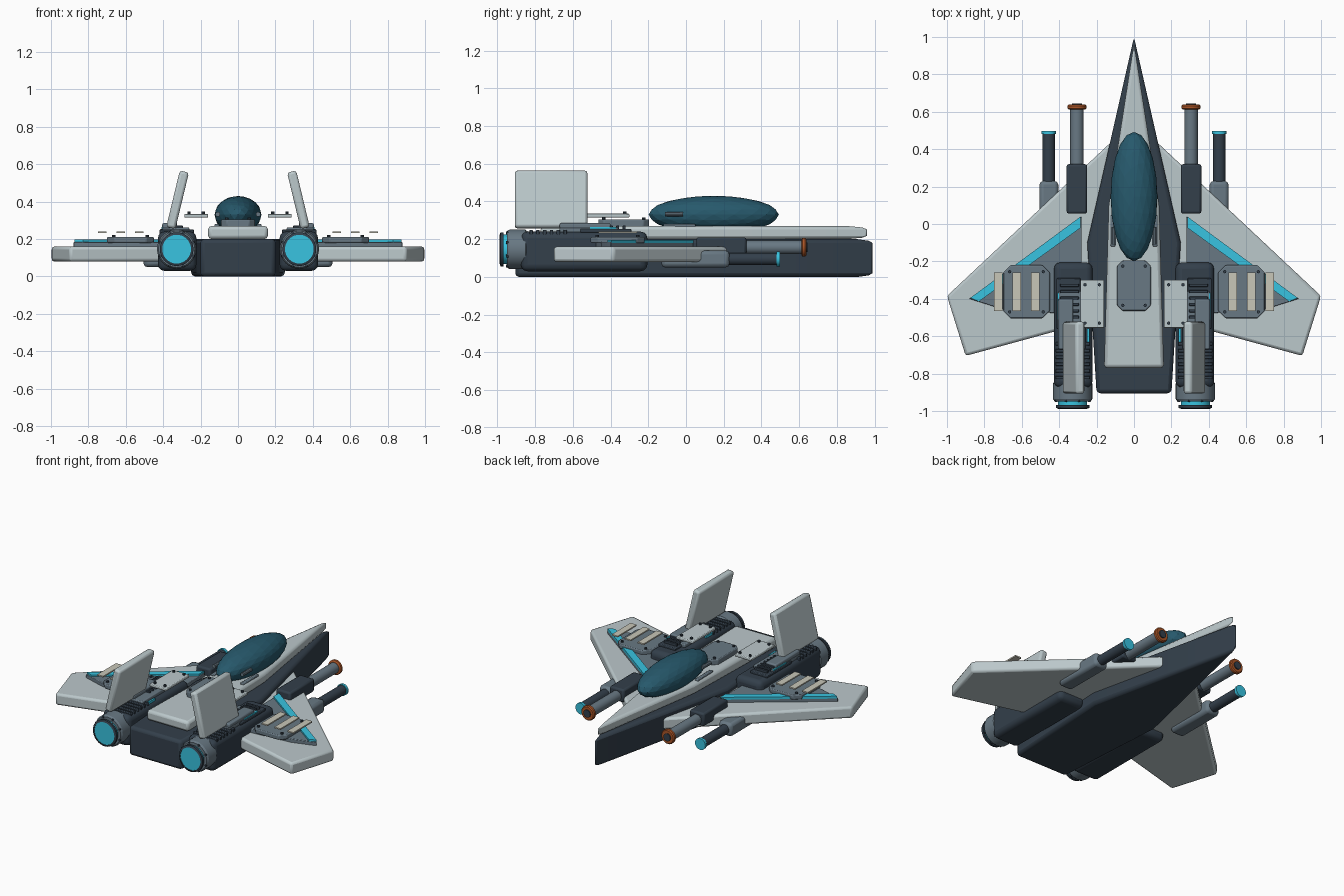
import bpy, bmesh, math
from mathutils import Matrix, Vector

if "Cube" in bpy.data.objects:
    bpy.data.objects.remove(bpy.data.objects["Cube"])


def mat(name, r, g, b):
    m = bpy.data.materials.new(name)
    m.diffuse_color = (r, g, b, 1)
    m.use_nodes = True
    m.node_tree.nodes["Principled BSDF"].inputs["Base Color"].default_value = m.diffuse_color
    return m


DARK = mat("dark", 0.033, 0.05, 0.07)
LIGHT = mat("light", 0.50, 0.58, 0.60)
GREY = mat("grey", 0.14, 0.19, 0.23)
CYAN = mat("cyan", 0.04, 0.55, 0.75)
GLASS = mat("glass", 0.02, 0.10, 0.15)
ORANGE = mat("orange", 0.40, 0.09, 0.02)
BEIGE = mat("beige", 0.58, 0.57, 0.48)


def finish(name, bm, m, bevel=0, mirror=False, segs=2, smooth=True):
    bmesh.ops.recalc_face_normals(bm, faces=bm.faces)
    me = bpy.data.meshes.new(name)
    bm.to_mesh(me)
    bm.free()
    ob = bpy.data.objects.new(name, me)
    bpy.context.collection.objects.link(ob)
    me.materials.append(m)
    if bevel:
        b = ob.modifiers.new("bevel", "BEVEL")
        b.width, b.segments, b.limit_method = bevel, segs, "ANGLE"
    if mirror:
        ob.modifiers.new("mirror", "MIRROR").use_mirror_merge = False
    if smooth:
        bpy.ops.object.select_all(action="DESELECT")
        ob.select_set(True)
        bpy.context.view_layer.objects.active = ob
        bpy.ops.object.shade_smooth_by_angle(angle=math.radians(30))
    return ob


def prism(name, pts, z0, z1, m, bevel=0, mirror=True):
    """Plan outline extruded from z0 to z1."""
    bm = bmesh.new()
    f = bm.faces.new([bm.verts.new((x, y, z0)) for x, y in pts])
    r = bmesh.ops.extrude_face_region(bm, geom=[f])
    top = [v for v in r["geom"] if isinstance(v, bmesh.types.BMVert)]
    bmesh.ops.translate(bm, verts=top, vec=(0, 0, z1 - z0))
    return finish(name, bm, m, bevel, mirror)


def boxes(name, spans, m, bevel=0, mirror=True, segs=2):
    """Boxes given as (x0, x1, y0, y1, z0, z1)."""
    bm = bmesh.new()
    for x0, x1, y0, y1, z0, z1 in spans:
        mt = Matrix.Translation(((x0 + x1) / 2, (y0 + y1) / 2, (z0 + z1) / 2))
        bmesh.ops.create_cube(bm, size=1, matrix=mt @ Matrix.Diagonal((x1 - x0, y1 - y0, z1 - z0, 1)))
    return finish(name, bm, m, bevel, mirror, segs)


def lathe(name, x, z, prof, m, n=24):
    """Mirrored pair of y-axis turnings; prof is (y, radius) pairs."""
    bm = bmesh.new()
    rings = [[bm.verts.new((x + r * math.cos(2 * math.pi * i / n), y,
                            z + r * math.sin(2 * math.pi * i / n))) for i in range(n)] for y, r in prof]
    for a, b in zip(rings, rings[1:]):
        for i in range(n):
            j = (i + 1) % n
            bm.faces.new((a[i], a[j], b[j], b[i]))
    bm.faces.new(rings[0])
    bm.faces.new(rings[-1])
    return finish(name, bm, m, 0, True)


def bolts(name, places, z0, z1, m, mirror=True, r=0.009):
    bm = bmesh.new()
    for x, y in places:
        bmesh.ops.create_cone(bm, cap_ends=True, segments=8, radius1=r, radius2=r, depth=z1 - z0,
                              matrix=Matrix.Translation((x, y, (z0 + z1) / 2)))
    return finish(name, bm, m, 0, mirror)


def octagon(x0, x1, y0, y1, c):
    return [(x0 + c, y0), (x1 - c, y0), (x1, y0 + c), (x1, y1 - c),
            (x1 - c, y1), (x0 + c, y1), (x0, y1 - c), (x0, y0 + c)]


def corners(x0, x1, y0, y1, d):
    return [(x, y) for x in (x0 + d, x1 - d) for y in (y0 + d, y1 - d)]


def symmetric(half):
    return half + [(-x, y) for x, y in reversed(half) if x]


# Fuselage, deck and canopy
prism("hull", symmetric([(0, 1.0), (0.25, -0.1), (0.2, -0.905)]), 0, 0.2, DARK, 0.02, False)
prism("upper_deck", symmetric([(0, 0.97), (0.135, 0.1), (0.16, -0.77)]), 0.2, 0.27, LIGHT, 0.018, False)
bm = bmesh.new()
bmesh.ops.create_icosphere(bm, subdivisions=3, radius=1,
                           matrix=Matrix.Translation((0, 0.147, 0.33)) @ Matrix.Diagonal((0.125, 0.345, 0.1, 1)))
finish("canopy", bm, GLASS, smooth=False)
lathe("canopy_latch", 0.108, 0.332, [(-0.11, 0.013), (-0.015, 0.013)], GREY, 10)
boxes("canopy_rail", [(0.1, 0.125, -0.12, 0.05, 0.25, 0.28)], GREY, 0.005)

# Wings with raised panel and stripe
prism("wing", [(0.12, 0.44), (1.0, -0.385), (0.9, -0.705), (0.15, -0.5)], 0.08, 0.16, LIGHT, 0.015)
prism("wing_panel", [(0.28, 0.04), (0.88, -0.4), (0.72, -0.45), (0.28, -0.49)], 0.155, 0.185, GREY, 0.004)
prism("wing_stripe", [(0.285, 0.04), (0.285, -0.02), (0.83, -0.415), (0.875, -0.395)], 0.18, 0.197, CYAN)
prism("wing_hatch", octagon(0.45, 0.7, -0.505, -0.22, 0.04), 0.18, 0.212, GREY, 0.006)
bolts("wing_hatch_bolt", corners(0.45, 0.7, -0.505, -0.22, 0.035), 0.21, 0.222, DARK)
boxes("wing_slat", [(x - 0.023, x + 0.023, -0.465, -0.26, 0.232, 0.241) for x in (0.527, 0.626, 0.725)], BEIGE)

# Engines and nozzles
boxes("engine", [(0.222, 0.428, -0.875, -0.205, 0.03, 0.24)], DARK, 0.035, segs=3)
lathe("nozzle", 0.328, 0.146, [(-0.84, 0.095), (-0.852, 0.105), (-0.935, 0.105), (-0.948, 0.097)], GREY, 32)
lathe("nozzle_glow", 0.328, 0.146, [(-0.94, 0.078), (-0.985, 0.078)], CYAN, 32)
bm = bmesh.new()
rim = [(0.077, -0.968), (0.09, -0.968), (0.09, -0.983), (0.077, -0.988)]
rows = [[bm.verts.new((0.328 + r * math.cos(a), y, 0.146 + r * math.sin(a))) for r, y in rim]
        for a in [i * math.pi / 16 for i in range(32)]]
for i in range(32):
    for k in range(4):
        a, b = rows[i], rows[(i + 1) % 32]
        bm.faces.new((a[k], a[(k + 1) % 4], b[(k + 1) % 4], b[k]))
finish("nozzle_rim", bm, DARK, 0, True)
bm = bmesh.new()
for i in range(8):
    a = (i + 0.5) * math.pi / 4
    bmesh.ops.create_cone(bm, cap_ends=True, segments=6, radius1=0.008, radius2=0.008, depth=0.012,
                          matrix=Matrix.Translation((0.328 + 0.095 * math.cos(a), -0.947, 0.146 + 0.095 * math.sin(a)))
                          @ Matrix.Rotation(math.pi / 2, 4, "X"))
finish("nozzle_bolt", bm, DARK, 0, True)

# Engine top vents, ribs and glow strips
boxes("engine_vent_base", [(0.285, 0.415, -0.56, -0.29, 0.235, 0.255)], DARK, 0.005)
boxes("engine_vent_slat", [(0.295, 0.395, y, y + 0.016, 0.25, 0.272)
                           for y in [-0.54 + 0.034 * i for i in range(7)]], DARK, 0.003)
boxes("engine_plate", [(0.26, 0.405, -0.67, -0.36, 0.235, 0.262)], GREY, 0.006)
boxes("engine_rib", [(0.235, 0.42, y, y + 0.018, 0.22, 0.25)
                     for y in [-0.83 + 0.036 * i for i in range(6)]], DARK, 0.004)
boxes("engine_light", [(0.4, 0.41, -0.51, -0.37, 0.245, 0.264),
                       (0.238, 0.25, -0.63, -0.56, 0.225, 0.25)], CYAN)
boxes("fin_base", [(0.325, 0.405, -0.67, -0.4, 0.255, 0.285)], GREY, 0.008)

# Raised access panels and the deck hatch
boxes("access_panel", [(0.16, 0.287, -0.555, -0.3, 0.315, 0.335)], LIGHT, 0.005)
bolts("access_panel_bolt", corners(0.16, 0.287, -0.555, -0.3, 0.025), 0.33, 0.346, DARK)
prism("deck_hatch", octagon(-0.09, 0.09, -0.465, -0.195, 0.03), 0.265, 0.305, GREY, 0.006, False)
bolts("deck_hatch_bolt", corners(-0.09, 0.09, -0.465, -0.195, 0.03), 0.3, 0.314, DARK, False)

# Inward-leaning tail fins
bm = bmesh.new()
bmesh.ops.create_cube(bm, size=1, matrix=Matrix.Translation((0.323, -0.715, 0.41))
                      @ Matrix.Rotation(math.radians(-13.5), 4, "Y") @ Matrix.Diagonal((0.05, 0.385, 0.31, 1)))
finish("tail_fin", bm, LIGHT, 0.014, True)

# Inner cannons
boxes("cannon_body", [(0.25, 0.36, 0.055, 0.32, 0.12, 0.21)], DARK, 0.012)
lathe("cannon_barrel", 0.305, 0.157, [(0.3, 0.036), (0.625, 0.036)], GREY)
lathe("cannon_muzzle", 0.305, 0.157, [(0.612, 0.042), (0.617, 0.05), (0.632, 0.05), (0.638, 0.044)], ORANGE)
lathe("cannon_bore", 0.305, 0.157, [(0.63, 0.026), (0.645, 0.026)], DARK)

# Outer cannons
boxes("outer_gun_mount", [(0.405, 0.505, -0.13, 0.23, 0.05, 0.14)], GREY, 0.02)
lathe("outer_gun_barrel", 0.456, 0.095, [(0.2, 0.033), (0.485, 0.033)], DARK)
lathe("outer_gun_tip", 0.456, 0.095, [(0.48, 0.039), (0.497, 0.039)], CYAN)
